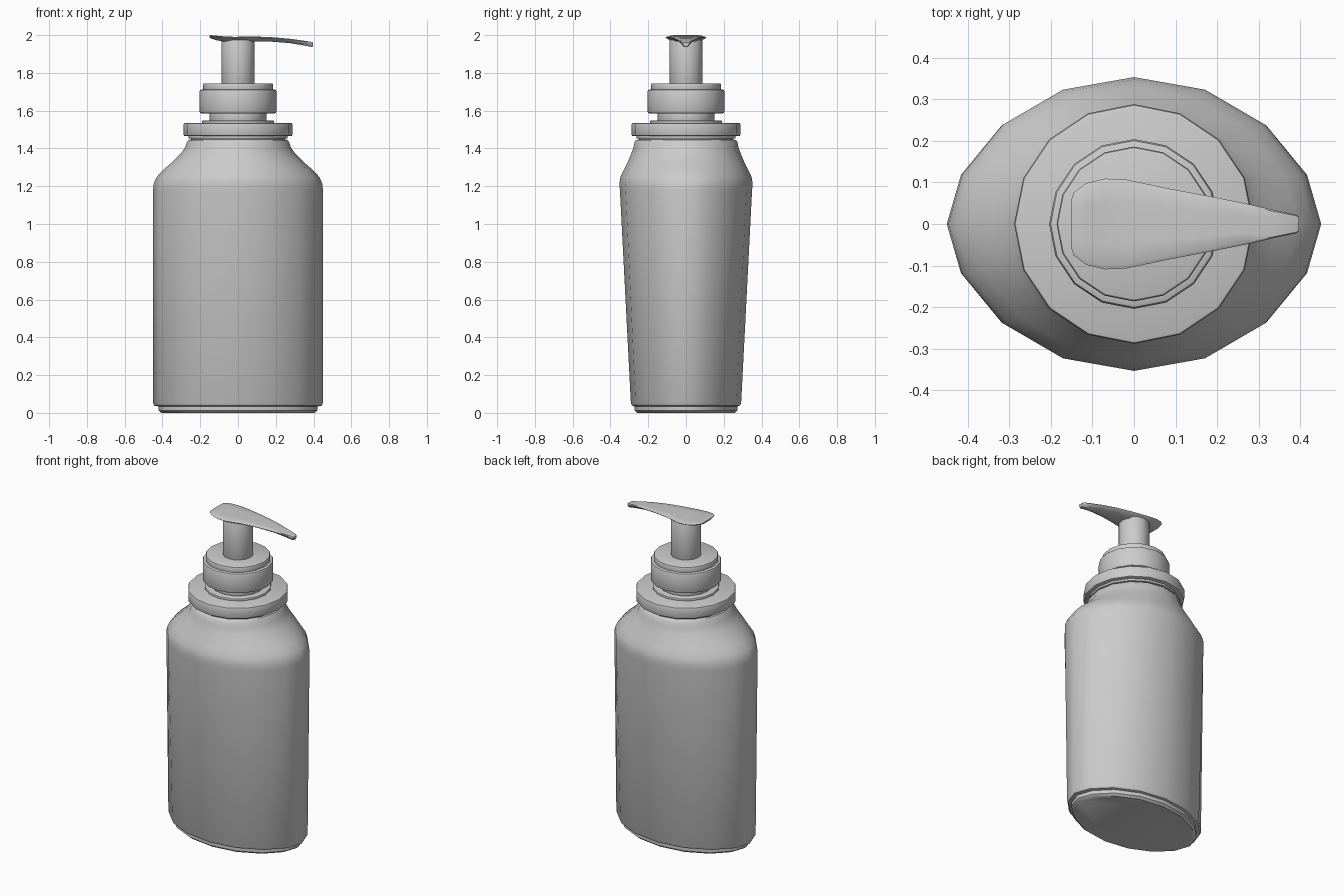
import bpy, bmesh, math

SIDES = 16


def loft(name, rings):
    """Skin a list of equal-length point rings and close both ends."""
    bm = bmesh.new()
    loops = [[bm.verts.new(p) for p in ring] for ring in rings]
    n = len(loops[0])
    for a, b in zip(loops, loops[1:]):
        for i in range(n):
            j = (i + 1) % n
            bm.faces.new((a[i], a[j], b[j], b[i]))
    bm.faces.new(loops[0][::-1])
    bm.faces.new(loops[-1])
    bmesh.ops.recalc_face_normals(bm, faces=bm.faces)
    mesh = bpy.data.meshes.new(name)
    bm.to_mesh(mesh)
    bm.free()
    mesh.shade_smooth()
    mesh.set_sharp_from_angle(angle=math.radians(40))
    obj = bpy.data.objects.new(name, mesh)
    bpy.context.collection.objects.link(obj)
    return obj


def oval(rx, ry, z, power=1.0):
    """Horizontal oval ring; power > 1 pinches the ends slightly."""
    ring = []
    for i in range(SIDES):
        a = 2 * math.pi * i / SIDES
        s = math.sin(a)
        ring.append((rx * math.cos(a), ry * math.copysign(abs(s) ** power, s), z))
    return ring


def disc(name, r, z0, z1, bevel):
    """Round part with softened rims."""
    return loft(name, [oval(q, q, z) for q, z in (
        (r - bevel, z0), (r - bevel * 0.3, z0 + bevel * 0.3), (r, z0 + bevel),
        (r, z1 - bevel), (r - bevel * 0.3, z1 - bevel * 0.3), (r - bevel, z1))])


# bottle: foot, tapered oval body, rounded shoulder and neck
body = [
    (0.405, 0.258, 0.0), (0.42, 0.272, 0.012), (0.42, 0.272, 0.034),
    (0.442, 0.285, 0.038), (0.45, 0.292, 0.052), (0.45, 0.35, 1.18),
    (0.446, 0.353, 1.215), (0.43, 0.347, 1.25), (0.392, 0.328, 1.29),
    (0.345, 0.308, 1.33), (0.305, 0.291, 1.37), (0.28, 0.278, 1.405),
    (0.27, 0.272, 1.435), (0.262, 0.262, 1.445), (0.25, 0.25, 1.447),
    (0.25, 0.25, 1.475)]
loft("bottle", [oval(rx, ry, z, 1.13 if z < 1.3 else 1.0) for rx, ry, z in body])

# collar, neck and pump cap
disc("neck_ring", 0.262, 1.452, 1.47, 0.004)
disc("collar", 0.288, 1.465, 1.535, 0.008)
disc("neck_step", 0.19, 1.53, 1.548, 0.005)
disc("neck", 0.15, 1.54, 1.60, 0.003)
disc("cap", 0.204, 1.585, 1.712, 0.012)
disc("cap_lid", 0.186, 1.70, 1.745, 0.008)
disc("pump_stem", 0.088, 1.74, 1.975, 0.003)

# nozzle: stations of x, half width, top z, bottom z
stations = [
    (-0.152, 0.055, 1.997, 1.988), (-0.145, 0.075, 2.0, 1.983),
    (-0.115, 0.098, 1.997, 1.973), (-0.07, 0.109, 1.993, 1.965),
    (-0.02, 0.107, 1.991, 1.963), (0.08, 0.086, 1.993, 1.965),
    (0.18, 0.067, 1.989, 1.965), (0.27, 0.049, 1.981, 1.958),
    (0.34, 0.033, 1.972, 1.947), (0.39, 0.022, 1.964, 1.937),
    (0.397, 0.017, 1.960, 1.940)]
section = [(-0.5, 0), (0.5, 0), (0.9, 0.55), (1, 0.8), (0.9, 0.97),
           (0.45, 1), (-0.45, 1), (-0.9, 0.97), (-1, 0.8), (-0.9, 0.55)]
loft("nozzle", [[(x, w * u, zb + (zt - zb) * v) for u, v in section]
                for x, w, zt, zb in stations])
